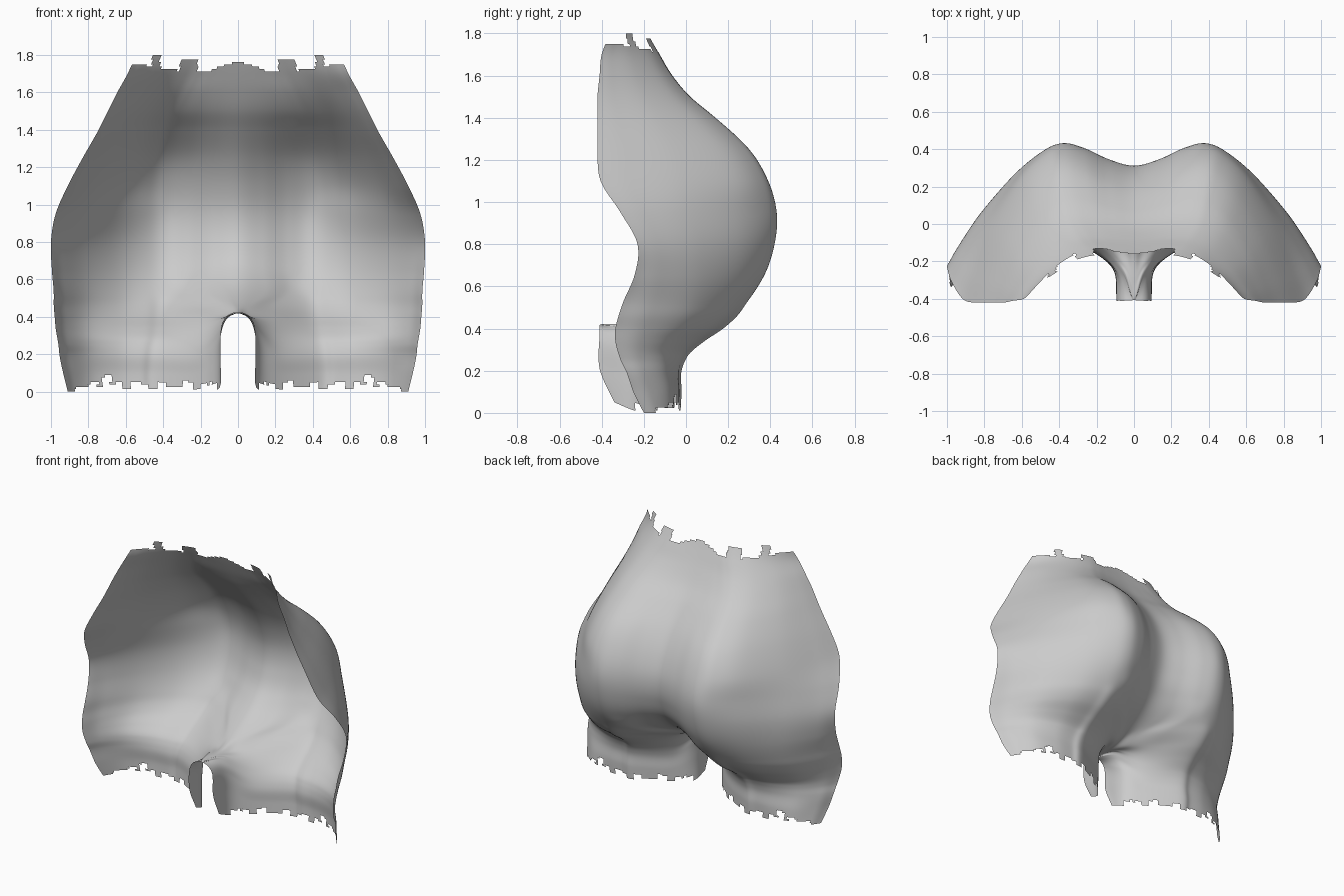
import bpy, bmesh, math
from mathutils import Vector

if "Cube" in bpy.data.objects:
    bpy.data.objects.remove(bpy.data.objects["Cube"])

# Body sections from the waist down: z, centre y, peak x, peak y, half width, side edge y
BODY = [
    (1.80, -.18, .17, -.18, .545, -.36), (1.70, -.13, .21, -.125, .590, -.40),
    (1.60, -.075, .26, -.065, .645, -.41), (1.50, -.01, .31, .02, .695, -.42),
    (1.40, .075, .34, .14, .745, -.42), (1.25, .19, .365, .30, .830, -.42),
    (1.10, .27, .375, .39, .910, -.405), (.95, .31, .38, .43, .975, -.31),
    (.80, .295, .38, .42, 1.0, -.23), (.65, .22, .38, .37, .995, -.245),
    (.52, .06, .38, .285, .985, -.30), (.46, 0, .38, .235, .985, -.32),
    (.40, 0, .385, .165, .98, -.335), (.34, 0, .39, .075, .975, -.335),
    (.28, 0, .40, .005, .965, -.32), (.25, 0, .41, -.013, .96, -.31),
    (.20, 0, .42, -.03, .955, -.285), (.10, 0, .43, -.03, .935, -.25),
    (.00, 0, .43, -.035, .91, -.20)]
# Crotch arch and inner thigh: start point, wall point, rounded corner (x, y, z)
INNER = {
    .46: ((0, -.06, .46), (.065, -.03, .457), (.20, .11, .46)),
    .40: ((0, -.18, .422), (.06, -.13, .405), (.195, .00, .40)),
    .34: ((0, -.31, .42), (.055, -.22, .405), (.185, -.09, .345)),
    .28: ((0, -.405, .42), (.06, -.26, .40), (.19, -.13, .29)),
    .25: ((.045, -.41, .41), (.085, -.26, .36), (.20, -.14, .255)),
    .20: ((.082, -.41, .37), (.102, -.25, .29), (.21, -.15, .20)),
    .10: ((.093, -.41, .21), (.108, -.25, .16), (.215, -.15, .10)),
    .00: ((.09, -.34, .05), (.112, -.24, .01), (.22, -.15, .00))}
STEPS = 8


def spline(p, knots=None, mirrored=False):
    """Smooth curve through the points; mirrored curves cross x = 0 squarely."""
    k = knots or list(range(len(p)))
    d = [(p[i + 1] - p[i]) / (k[i + 1] - k[i]) for i in range(len(p) - 1)]
    m = [d[0].copy()]
    for i in range(1, len(d)):
        h1, h2 = k[i] - k[i - 1], k[i + 1] - k[i]
        m.append((d[i - 1] * h2 + d[i] * h1) / (h1 + h2))
    m.append(d[-1])
    if mirrored and p[0].x < .002:
        m[0].y = m[0].z = 0
    out = []
    for i in range(len(d)):
        h = k[i + 1] - k[i]
        for s in range(STEPS):
            t = s / STEPS
            u = 1 - t
            out.append(p[i] * (u * u * (1 + 2 * t)) + m[i] * (h * t * u * u)
                       + p[i + 1] * (t * t * (3 - 2 * t)) - m[i + 1] * (h * t * t * u))
    return out + [p[-1]]


def section(z, yc, xp, yp, w, ye):
    """Control points from the centre line round to the side edge."""
    if z in INNER:
        row = [Vector(v) for v in INNER[z]]
    else:
        row = [Vector((f * xp, yc + (yp - yc) * f * f * (3 - 2 * f), z)) for f in (0, .35, .7)]
    # Flat cone at the hips, rounder thighs that turn in at the side edge
    power = 1.95 if z > 1 else 1.65 + 1.35 * (max(0, .75 - z) / .55) ** 2
    turn = .2 * min(1, max(0, (.8 - z) / .3))
    for f in (0, .18, .42, .7, .9, 1):
        drop = (1 - turn) * f ** power + turn * f ** 8
        row.append(Vector((xp + (w - xp) * f, yp + (ye - yp) * drop, z)))
    return row


def top_edge(x):
    """Waist edge with its small tabs."""
    if .215 < x < .31:
        return 1.775
    if .415 < x < .46:
        return 1.797
    if x < .3:
        return 1.76 - .05 * math.sin(min(x / .2, 1) * math.pi / 2) ** 2
    return 1.715 + min(.035, (x - .3) * .15)


def bottom_edge(x):
    """Ragged leg edge."""
    if x > .87:
        return 0
    return .035 + .02 * math.sin(round(x * 22) * 2.3) + (.05 if .68 < x < .73 else 0)


# Smooth surface net over one half
net = [section(*b) for b in BODY]
heights = [-b[0] for b in BODY]
columns = [spline(list(col), heights) for col in zip(*net)]
rows = []
for row in zip(*columns):
    row = list(row)
    row[0].x = 0 if row[0].x < .002 else row[0].x
    rows.append(spline(row, mirrored=True))
width = len(rows[0])
verts = [Vector((max(0, v.x), max(-.42, v.y), max(0, v.z))) for row in rows for v in row]

# Keep only the faces inside the ragged outline
faces = []
for r in range(len(rows) - 1):
    for c in range(width - 1):
        a = r * width + c
        quad = (a, a + 1, a + width + 1, a + width)
        mid = sum((verts[i] for i in quad), Vector()) / 4
        if bottom_edge(mid.x) < mid.z < top_edge(mid.x):
            faces.append(quad)

mesh = bpy.data.meshes.new("hip_shell")
mesh.from_pydata(verts, [], faces)
bm = bmesh.new()
bm.from_mesh(mesh)
bmesh.ops.delete(bm, geom=[v for v in bm.verts if not v.link_faces], context='VERTS')
for f in bm.faces:
    f.smooth = True
bm.to_mesh(mesh)
bm.free()

shell = bpy.data.objects.new("hip_shell", mesh)
bpy.context.collection.objects.link(shell)
mirror = shell.modifiers.new("mirror", 'MIRROR')
mirror.use_clip = True
mirror.merge_threshold = .001

# One plain grey
grey = bpy.data.materials.new("light grey")
grey.diffuse_color = (.6, .6, .6, 1)
grey.use_nodes = True
grey.node_tree.nodes["Principled BSDF"].inputs["Base Color"].default_value = grey.diffuse_color
mesh.materials.append(grey)
